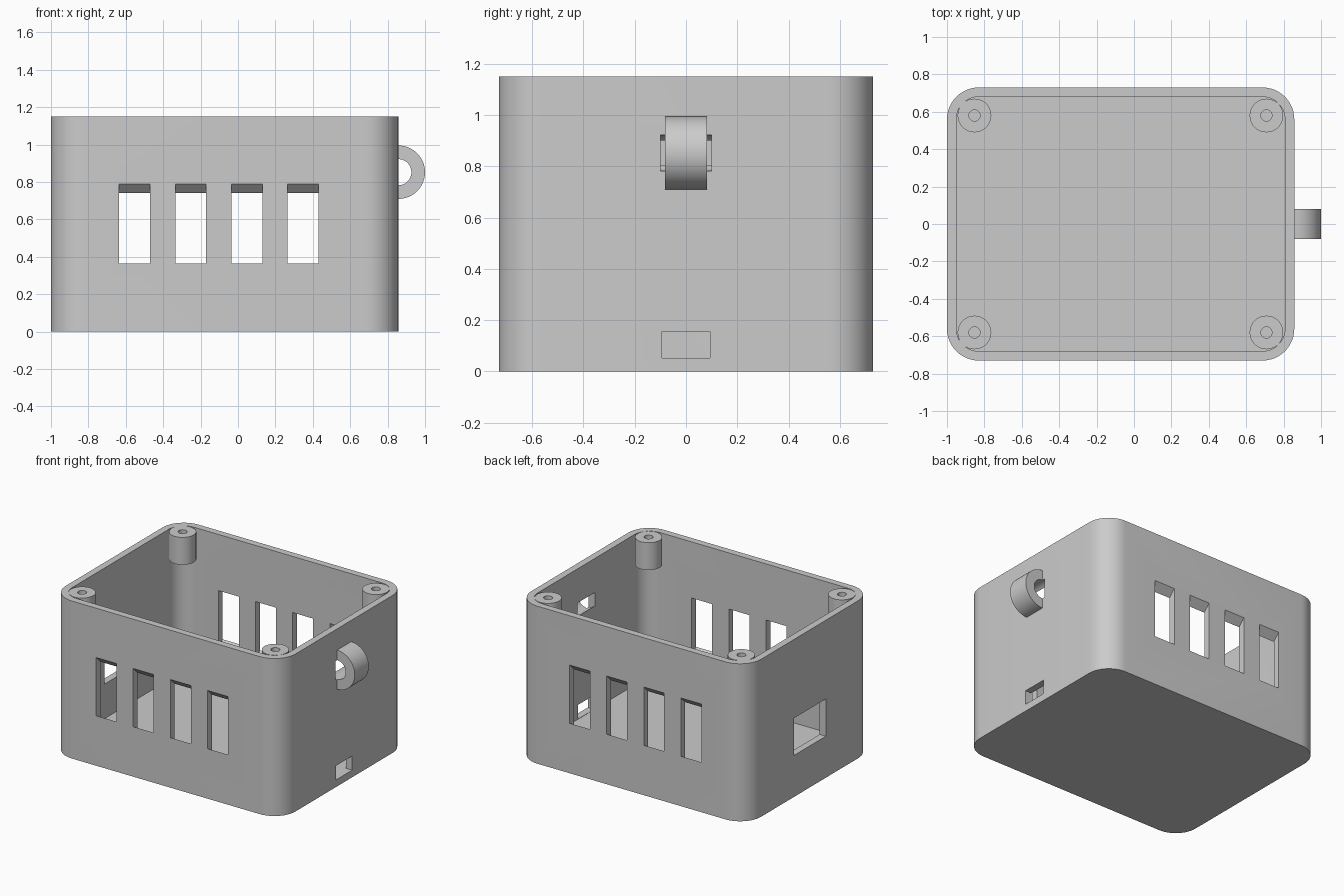
import bpy, bmesh
from math import sin, cos, pi, radians
from mathutils import Vector

if "Cube" in bpy.data.objects:
    bpy.data.objects.remove(bpy.data.objects["Cube"])

grey = bpy.data.materials.new("light grey plastic")
grey.use_nodes = True
grey.diffuse_color = (0.6, 0.6, 0.6, 1)
grey.node_tree.nodes["Principled BSDF"].inputs["Base Color"].default_value = (0.6, 0.6, 0.6, 1)

X0, X1, Y, TOP, WALL = -1.0, 0.857, 0.73, 1.15, 0.05
MID = (X0 + X1) / 2


def prism(name, points, direction):
    """Extrude a closed outline of 3D points along a direction."""
    bm = bmesh.new()
    face = bm.faces.new([bm.verts.new(p) for p in points])
    ext = bmesh.ops.extrude_face_region(bm, geom=[face])
    moved = [v for v in ext["geom"] if isinstance(v, bmesh.types.BMVert)]
    bmesh.ops.translate(bm, verts=moved, vec=Vector(direction))
    bmesh.ops.recalc_face_normals(bm, faces=bm.faces)
    mesh = bpy.data.meshes.new(name)
    bm.to_mesh(mesh)
    bm.free()
    obj = bpy.data.objects.new(name, mesh)
    bpy.context.collection.objects.link(obj)
    mesh.materials.append(grey)
    return obj


def box(name, lo, hi):
    pts = [(lo[0], lo[1], lo[2]), (hi[0], lo[1], lo[2]), (hi[0], hi[1], lo[2]), (lo[0], hi[1], lo[2])]
    return prism(name, pts, (0, 0, hi[2] - lo[2]))


def rounded(inset, radius, z, steps=12):
    """Rounded rectangle outline of the case, moved inwards by inset."""
    hx, hy = (X1 - X0) / 2 - inset - radius, Y - inset - radius
    pts = []
    for q, (sx, sy) in enumerate([(1, 1), (-1, 1), (-1, -1), (1, -1)]):
        for i in range(steps + 1):
            a = (q + i / steps) * pi / 2
            pts.append((MID + sx * hx + radius * cos(a), sy * hy + radius * sin(a), z))
    return pts


def arc_xz(radius, start, end, y, n):
    """Arc around the lug axis, which lies on the outer right wall."""
    return [(X1 + radius * cos(start + (end - start) * i / n), y,
             0.852 + radius * sin(start + (end - start) * i / n)) for i in range(n + 1)]


def cut(target, cutter):
    cutter.hide_render = True
    mod = target.modifiers.new("cut", "BOOLEAN")
    mod.operation = "DIFFERENCE"
    mod.solver = "EXACT"
    mod.object = cutter
    bpy.context.view_layer.objects.active = target
    bpy.ops.object.modifier_apply(modifier=mod.name)
    bpy.data.objects.remove(cutter)


def smooth(obj):
    bpy.ops.object.select_all(action="DESELECT")
    obj.select_set(True)
    bpy.context.view_layer.objects.active = obj
    bpy.ops.object.shade_smooth_by_angle(angle=radians(30))


# Open case with a hollow inside
case = prism("case", rounded(0, 0.17, 0), (0, 0, TOP))
cut(case, prism("cavity", rounded(WALL, 0.12, WALL), (0, 0, TOP + 0.2)))

# Sloping vents in the front and back walls
for side in (-1, 1):
    for i in range(4):
        x = -0.635 + 0.3 * i
        outline = [(x, side * (Y + d), z + d) for d, z in
                   ((-0.1, 0.365), (0.05, 0.365), (0.05, 0.79), (-0.1, 0.79))]
        cut(case, prism("vent_cutter", outline, (0.165, 0, 0)))

# Cable port on the right wall, wide socket on the left wall
cut(case, box("port_cutter", (X1 - 0.15, -0.093, WALL + 0.002), (X1 + 0.1, 0.093, 0.155)))
cut(case, box("socket_cutter", (X0 - 0.1, -0.185, 0.303), (X0 + 0.15, 0.185, 0.575)))

# Round slot through the wall behind the strap lug
cut(case, prism("slot_cutter", arc_xz(0.07, 0, 2 * pi, -0.1, 32)[:-1], (0, 0.2, 0)))
smooth(case)

# Half-ring strap lug
lug = prism("strap_lug", arc_xz(0.143, -pi / 2, pi / 2, -0.081, 24)
            + arc_xz(0.07, pi / 2, -pi / 2, -0.081, 24), (0, 0.162, 0))
smooth(lug)


# Screw posts hanging in the four corners
def disc(x, y, z, radius, n=32):
    return [(x + radius * cos(2 * pi * i / n), y + radius * sin(2 * pi * i / n), z) for i in range(n)]


for x, side in ((-0.853, "right"), (0.708, "left")):
    for y, end in ((-0.58, "front"), (0.58, "back")):
        post = prism(f"{end}_{side}_screw_post", disc(x, y, 0.95, 0.09), (0, 0, TOP - 0.95))
        cut(post, prism("screw_hole", disc(x, y, 0.9, 0.03), (0, 0, 0.4)))
        smooth(post)
